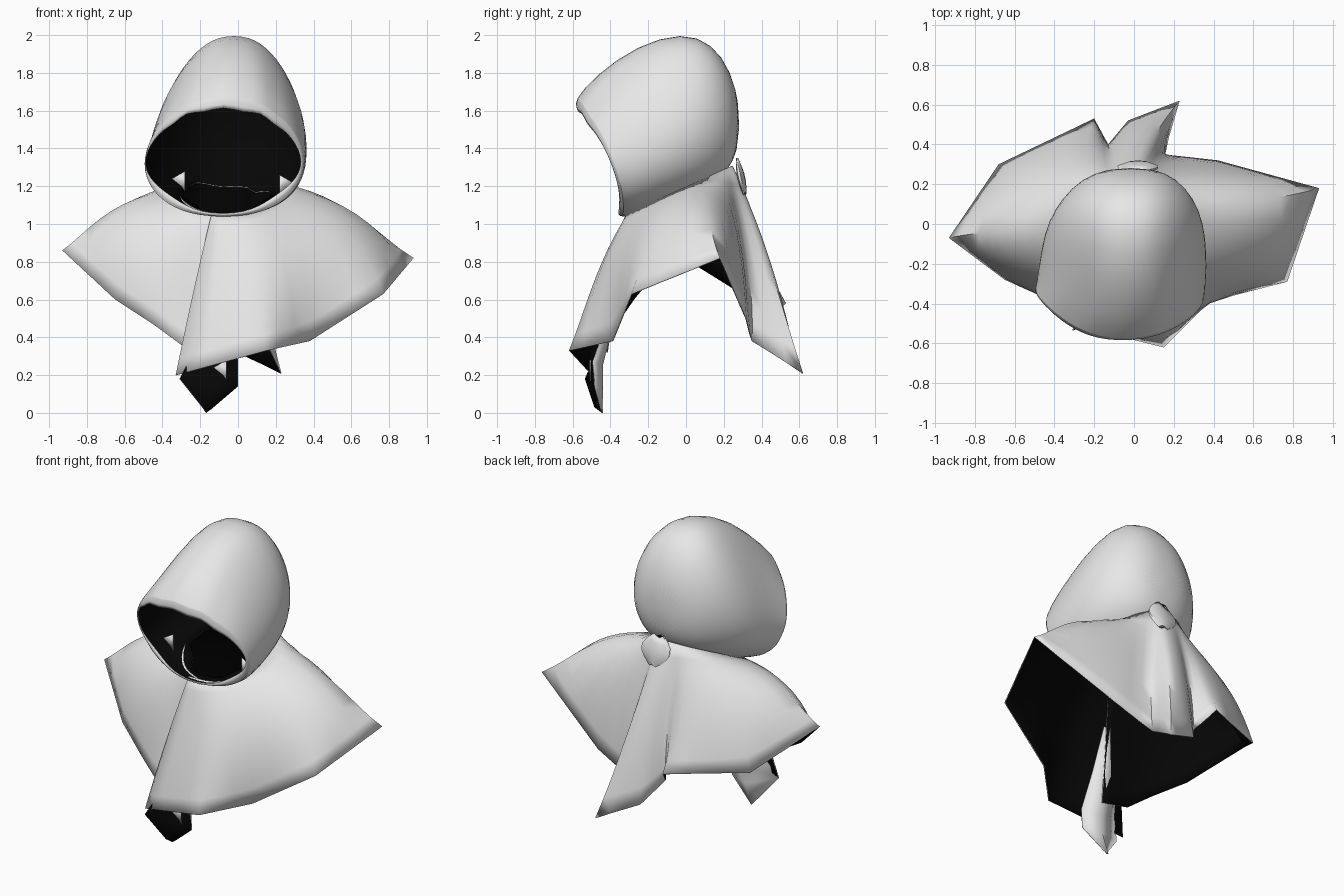
import bpy, bmesh
from math import sin, cos, pi, radians
from mathutils import Vector

if "Cube" in bpy.data.objects:
    bpy.data.objects.remove(bpy.data.objects["Cube"])


def material(name, value):
    m = bpy.data.materials.new(name)
    m.use_nodes = True
    colour = (value, value, value, 1)
    m.diffuse_color = colour
    m.node_tree.nodes["Principled BSDF"].inputs["Base Color"].default_value = colour
    return m


CLOTH = material("pale cloth", 0.8)
LINING = material("black lining", 0.002)


def sheet(name, rows, closed=False, drop=None, smooth_level=0):
    """Skin a grid of points as cloth with a dark lining on its inner side."""
    bm = bmesh.new()
    grid = [[bm.verts.new(p) for p in row] for row in rows]
    n = len(rows[0])
    for a, b in zip(grid, grid[1:]):
        for j in range(n if closed else n - 1):
            k = (j + 1) % n
            bm.faces.new((a[j], b[j], b[k], a[k]))
    if closed:
        bm.faces.new(grid[-1][::-1])
    if drop:
        doomed = [f for f in bm.faces if drop(f.calc_center_median())]
        bmesh.ops.delete(bm, geom=doomed, context="FACES")
    mesh = bpy.data.meshes.new(name)
    bm.to_mesh(mesh)
    bm.free()
    ob = bpy.data.objects.new(name, mesh)
    bpy.context.collection.objects.link(ob)
    mesh.materials.append(CLOTH)
    mesh.materials.append(LINING)
    if smooth_level:
        sub = ob.modifiers.new("soften", "SUBSURF")
        sub.levels = sub.render_levels = smooth_level
    lining = ob.modifiers.new("lining", "SOLIDIFY")
    lining.thickness = 0.006
    lining.offset = -1
    lining.material_offset = 1
    bpy.ops.object.select_all(action="DESELECT")
    ob.select_set(True)
    bpy.context.view_layer.objects.active = ob
    bpy.ops.object.shade_smooth_by_angle(angle=radians(50))
    return ob


# Hood: tilted rings from the face opening to the back of the head
# (top y, top z, bottom y, bottom z, right x, left x, taper, cheek set-back)
SECTIONS = [
    (-0.58, 1.61, -0.36, 1.05, -0.50, 0.34, 0.05, 1.0),
    (-0.60, 1.65, -0.35, 1.03, -0.52, 0.36, 0.15, 1.0),
    (-0.48, 1.79, -0.25, 1.05, -0.52, 0.38, 0.4, 0.7),
    (-0.26, 1.95, -0.12, 1.09, -0.51, 0.385, 0.53, 0.4),
    (-0.02, 2.02, 0.02, 1.14, -0.47, 0.365, 0.45, 0.1),
    (0.14, 1.96, 0.12, 1.19, -0.39, 0.31, 0.3, 0),
    (0.24, 1.81, 0.22, 1.27, -0.28, 0.22, 0.2, 0),
    (0.285, 1.62, 0.28, 1.4, -0.12, 0.09, 0, 0),
]
STEPS = 28


def hood_ring(s):
    ty, tz, by, bz, x0, x1, taper, back = s
    ring = []
    for i in range(STEPS):
        t = 2 * pi * i / STEPS
        h = 0.5 - 0.5 * cos(t)
        sign = 1 if sin(t) > 0 else -1
        side = sign * abs(sin(t)) ** 0.85
        x = (x0 + x1) / 2 + (x1 - x0) / 2 * side * (1 + taper * (0.3 - h))
        x += 0.07 * taper * h
        y = by + (ty - by) * h + back * side * side * (0.1 - 0.03 * sign)
        ring.append(Vector((x, y, bz + (tz - bz) * h)))
    return ring


hood_rings = [hood_ring(s) for s in SECTIONS]
# Pinched pleats in the brow
for k, ring in enumerate(hood_rings[:3]):
    for i in range(STEPS // 2 - 3, STEPS // 2 + 4):
        ring[i].z += 0.018 * cos(pi * (i - STEPS // 2)) * (1 - k * 0.3)
# Rolled lip: the corners of the face opening draw inwards
for i, p in enumerate(hood_rings[0]):
    t = 2 * pi * i / STEPS
    pull = sin(2 * t) ** 2 * (0.07 + 0.05 * cos(t))
    p.x += (-0.08 - p.x) * pull
    p.z += (1.33 - p.z) * pull
NECK = Vector((-0.05, -0.04, 0))


def in_neck(c):
    return c.z < 1.36 and (Vector((c.x, c.y, 0)) - NECK).length < 0.2


sheet("hood", hood_rings, closed=True, drop=in_neck, smooth_level=1)

# Cape: draped folds, each (angle round the neck, hem point, bulge)
FOLDS = [
    (-108, (-0.33, -0.50, 0.20), 0.1),
    (-72, (0.15, -0.62, 0.33), 0.5),
    (-45, (0.38, -0.39, 0.38), 0.8),
    (-12, (0.77, -0.29, 0.63), 1.05),
    (18, (0.93, 0.18, 0.82), 1.1),
    (50, (0.42, 0.32, 0.50), 0.6),
    (70, (0.15, 0.35, 0.38), 0.05),
    (78, (0.23, 0.62, 0.21), 0.4),
    (92, (-0.03, 0.52, 0.33), 0.4),
    (104, (-0.13, 0.40, 0.47), 0.1),
    (114, (-0.20, 0.53, 0.58), 0.2),
    (145, (-0.68, 0.30, 0.63), 0.8),
    (180, (-0.93, -0.07, 0.86), 1.1),
    (210, (-0.65, -0.28, 0.60), 0.95),
    (228, (-0.45, -0.37, 0.47), 0.6),
    (245, (-0.30, -0.42, 0.36), 0.1),
    (268, (-0.10, -0.42, 0.32), 0.0),
]
ROWS, SPLIT = 10, 3


def fold_line(angle, hem, bulge):
    a = radians(angle)
    out = Vector((cos(a), sin(a), 0))
    radius = 0.29 if angle < 200 else 0.27
    neck = NECK + out * radius + Vector((0, 0, 1.18 + 0.13 * sin(a)))
    hem = Vector(hem)
    mid = (neck + hem) / 2 + bulge * (out * 0.17 + Vector((0, 0, 0.16)))
    line = []
    for r in range(ROWS + 1):
        t = r / ROWS
        line.append(neck * (1 - t) ** 2 + mid * 2 * t * (1 - t) + hem * t * t)
    return line


lines = [fold_line(*f) for f in FOLDS]
columns = []
for a, b in zip(lines, lines[1:]):
    for s in range(SPLIT):
        columns.append([p.lerp(q, s / SPLIT) for p, q in zip(a, b)])
columns.append(lines[-1])
# Soften the cloth across the folds, leaving the hem crisp
for _ in range(3):
    old = [[p.copy() for p in c] for c in columns]
    for c in range(1, len(columns) - 1):
        for r in range(ROWS):
            around = (old[c - 1][r] + old[c + 1][r]) / 2
            columns[c][r] = old[c][r].lerp(around, 0.6 * (1 - (r / ROWS) ** 2))
sheet("cape", list(zip(*columns)))

# Turned-back end of the cloth hanging under the front flap
STRIP = [
    ((-0.06, -0.35, 0.8), (-0.10, -0.34, 0.8), (-0.14, -0.35, 0.8)),
    ((-0.02, -0.41, 0.5), (-0.12, -0.38, 0.5), (-0.21, -0.41, 0.5)),
    ((0.0, -0.49, 0.27), (-0.12, -0.44, 0.25), (-0.25, -0.48, 0.3)),
    ((0.0, -0.48, 0.14), (-0.12, -0.44, 0.13), (-0.31, -0.53, 0.18)),
    ((-0.14, -0.45, 0.02), (-0.17, -0.44, 0.0), (-0.19, -0.48, 0.03)),
]
sheet("front_hanging_end", STRIP)

# Small turned-out tucks of cloth: one each side of the face, one at the hem
TUCK = [(-0.07, 0.02), (0.0, 0.06), (-0.02, -0.02), (0.0, -0.05)]
for name, x, y, z, flip in (("right_cheek_tuck", -0.28, -0.28, 1.22, 1),
                            ("left_cheek_tuck", 0.22, -0.28, 1.2, -1),
                            ("hem_tuck", -0.06, -0.51, 0.22, 1)):
    pts = [Vector((x + flip * u, y, z + v)) for u, v in TUCK]
    sheet(name, [pts[:2][::flip], pts[2:][::flip]])

# Gathered knot where the back tail leaves the neck
knot = []
for k in range(6):
    u = k / 5
    row = []
    for i in range(12):
        t = 2 * pi * i / 12
        r = 0.025 + 0.045 * sin(pi * u) + 0.008 * cos(3 * t)
        row.append(Vector((0.02 + r * 1.5 * sin(t), 0.27 + 0.04 * u + r * 0.3 * cos(t),
                           1.34 - 0.18 * u + 0.01 * sin(2 * t))))
    knot.append(row[::-1])
sheet("back_knot", knot, closed=True)
